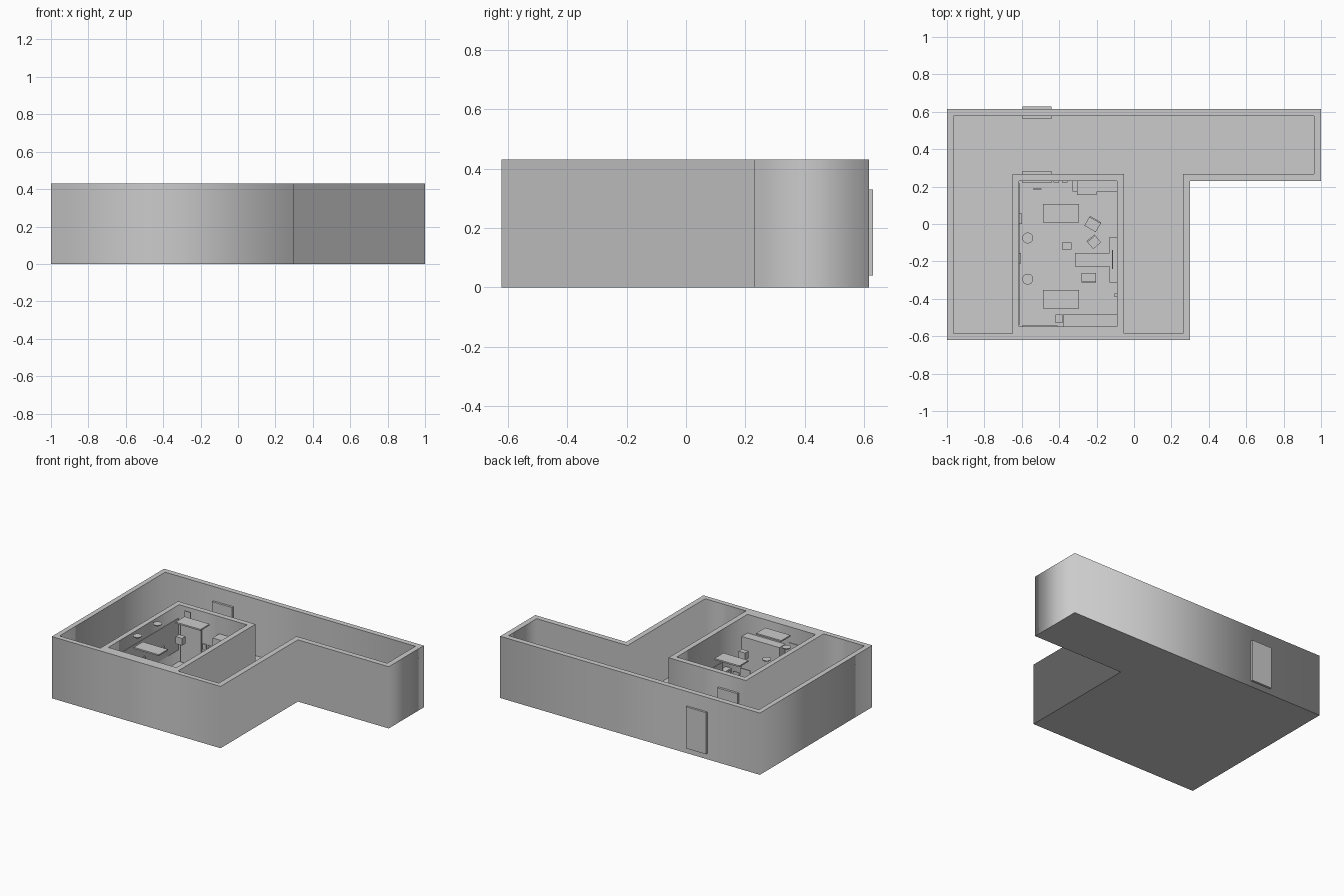
import bpy, bmesh, math
from mathutils import Matrix, Vector

if "Cube" in bpy.data.objects:
    bpy.data.objects.remove(bpy.data.objects["Cube"])

FLOOR, TOP = 0.035, 0.43


def prism(name, outlines, z0, z1):
    """Extrude flat outlines; inner outlines become holes."""
    cu = bpy.data.curves.new(name, 'CURVE')
    cu.dimensions, cu.fill_mode = '2D', 'BOTH'
    cu.extrude = (z1 - z0) / 2
    for pts in outlines:
        s = cu.splines.new('POLY')
        s.points.add(len(pts) - 1)
        for p, (x, y) in zip(s.points, pts):
            p.co = (x, y, 0, 1)
        s.use_cyclic_u = True
    ob = bpy.data.objects.new(name, cu)
    ob.location.z = (z0 + z1) / 2
    bpy.context.collection.objects.link(ob)
    bpy.ops.object.select_all(action='DESELECT')
    ob.select_set(True)
    bpy.context.view_layer.objects.active = ob
    bpy.ops.object.convert(target='MESH')
    return ob


def boxes(name, parts, loc=(0, 0, 0), turn=0):
    """One object made of boxes given as x0, x1, y0, y1, z0, z1."""
    bm = bmesh.new()
    for x0, x1, y0, y1, z0, z1 in parts:
        m = Matrix.Translation(((x0 + x1) / 2, (y0 + y1) / 2, (z0 + z1) / 2))
        m = m @ Matrix.Diagonal((x1 - x0, y1 - y0, z1 - z0, 1))
        bmesh.ops.create_cube(bm, size=1, matrix=m)
    me = bpy.data.meshes.new(name)
    bm.to_mesh(me)
    bm.free()
    ob = bpy.data.objects.new(name, me)
    ob.location = loc
    ob.rotation_euler.z = math.radians(turn)
    bpy.context.collection.objects.link(ob)
    return ob


def dome(name, x, y, r, z):
    """Flat-topped half sphere hanging from the ceiling line."""
    bm = bmesh.new()
    bmesh.ops.create_uvsphere(bm, u_segments=24, v_segments=12, radius=r)
    geom = bm.verts[:] + bm.edges[:] + bm.faces[:]
    cut = bmesh.ops.bisect_plane(bm, geom=geom, plane_co=(0, 0, 0),
                                 plane_no=(0, 0, 1), clear_outer=True)
    rim = [e for e in bm.edges if e.is_boundary]
    bmesh.ops.contextual_create(bm, geom=rim)
    bmesh.ops.scale(bm, vec=Vector((1, 1, 0.5)), verts=bm.verts[:])
    me = bpy.data.meshes.new(name)
    bm.to_mesh(me)
    bm.free()
    ob = bpy.data.objects.new(name, me)
    ob.location = (x, y, z)
    bpy.context.collection.objects.link(ob)


# Building shell: outer wall, corridor and room
outer = [(-1, -.62), (.3, -.62), (.3, .23), (1, .23), (1, .615), (-1, .615)]
corridor = [(-.965, -.585), (-.65, -.585), (-.65, .268), (-.053, .268), (-.053, -.585),
            (.262, -.585), (.262, .268), (.962, .268), (.962, .577), (-.965, .577)]
room = [(-.615, -.548), (-.09, -.548), (-.09, .23), (-.615, .23)]
prism("walls", [outer, corridor, room], 0, TOP)
prism("corridor_floor", [corridor], 0, FLOOR)
prism("room_floor", [room], 0, FLOOR)

# Doors, standing slightly proud of both wall faces
for name, y0, y1 in (("outer_door", .562, .629), ("room_door", .22, .284)):
    boxes(name, [(-.595, -.44, y0, y1, .04, .33)])

# Ceiling fittings
for i, y in enumerate((.058, -.402)):
    boxes(f"ceiling_panel_{i}", [(-.487, -.294, y - .05, y + .05, .418, .428)])
for i, y in enumerate((-.075, -.295)):
    dome(f"ceiling_light_{i}", -.568, y, .029, .428)
boxes("projector", [(-.385, -.335, -.137, -.1, .36, .41)])
boxes("hanging_sign", [(-.54, -.495, .184, .19, .375, .425)])

# Wall cabinets at the front and back of the room
boxes("front_cabinet", [(-.38, -.09, -.548, -.484, FLOOR, .3)])
boxes("front_side_box", [(-.42, -.382, -.53, -.484, FLOOR, .12)])
boxes("front_board", [(-.6, -.41, -.548, -.543, .15, .32)])
boxes("back_cabinet", [(-.305, -.09, .172, .23, FLOOR, .31),
                       (-.305, -.2, .155, .172, FLOOR, .31)])
boxes("back_side_box", [(-.33, -.305, .175, .23, FLOOR, .22)])

# Desk on the right wall with end panel, plus a long shelf behind it
boxes("desk", [(-.315, -.13, -.226, -.156, .145, .157),
               (-.312, -.3, -.222, -.16, FLOOR, .145),
               (-.145, -.133, -.222, -.16, FLOOR, .145)])
boxes("wall_shelf", [(-.132, -.09, -.312, -.07, .145, .157),
                     (-.132, -.09, -.312, -.3, FLOOR, .145),
                     (-.132, -.09, -.082, -.07, FLOOR, .145)])
boxes("desk_screen", [(-.118, -.112, -.24, -.14, .165, .225),
                      (-.125, -.105, -.2, -.18, .157, .165)])

# Chairs: seat, back and four legs
for i, (x, y, w, d, turn) in enumerate([(-.22, 0, .07, .06, -30),
                                        (-.215, -.095, .055, .055, 40),
                                        (-.242, -.287, .075, .05, 180)]):
    a, b = w / 2, d / 2
    legs = [(sx * (a - .005) - .004, sx * (a - .005) + .004,
             sy * (b - .005) - .004, sy * (b - .005) + .004, FLOOR, .095)
            for sx in (-1, 1) for sy in (-1, 1)]
    boxes(f"chair_{i}", legs + [(-a, a, -b, b, .095, .105),
                                (-a, a, b - .008, b, .105, .18)], (x, y, 0), turn)

# Small wall fittings
boxes("left_wall_panel", [(-.615, -.612, -.54, .22, .12, .34)])
boxes("left_switches", [(-.612, -.6, .0, .055, .17, .21),
                        (-.612, -.604, -.21, -.155, .17, .22)])
boxes("back_switches", [(-.43, -.4, .222, .23, .17, .21),
                        (-.385, -.355, .222, .23, .17, .21)])
boxes("right_switch", [(-.105, -.09, -.39, -.372, .17, .2)])
